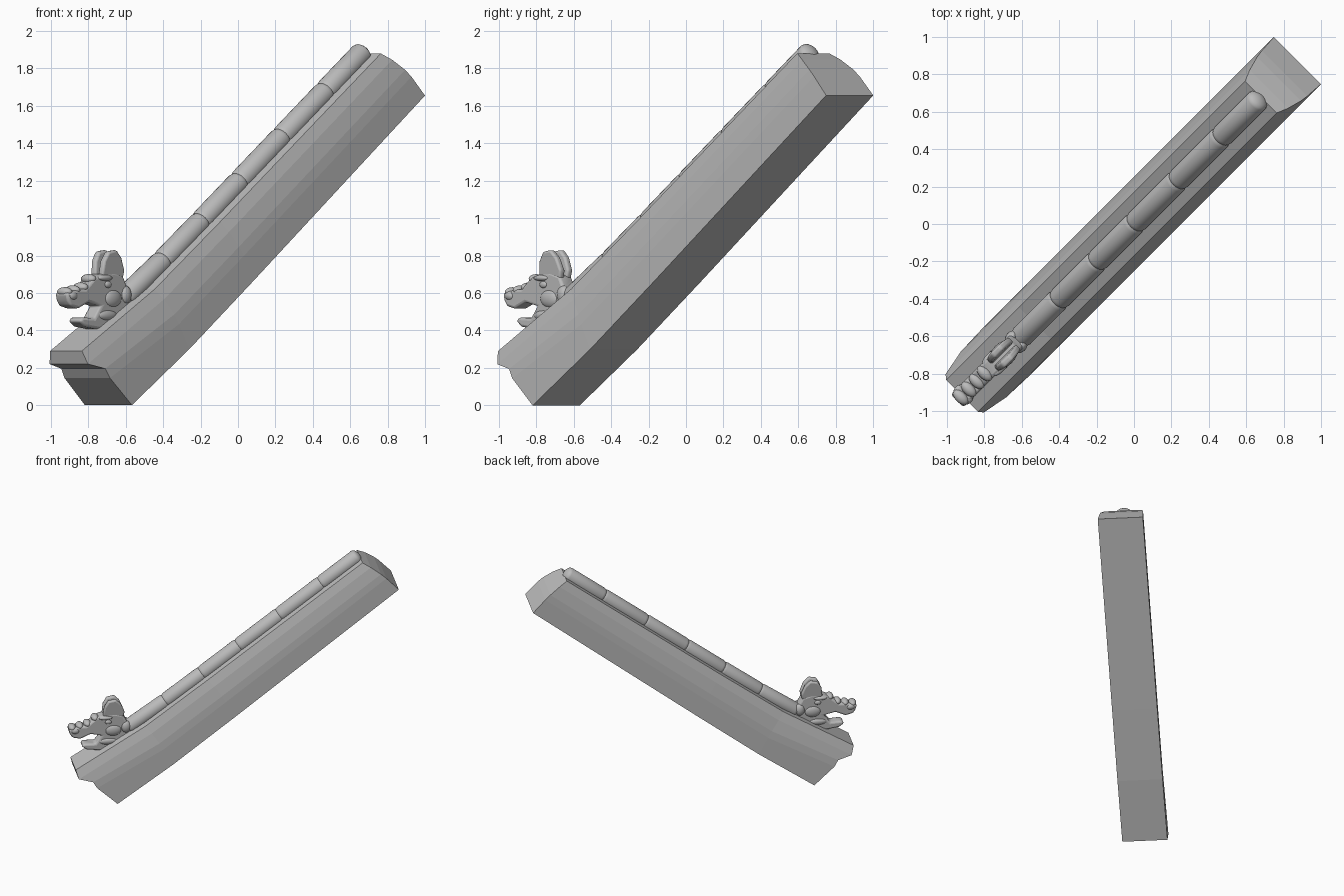
import bpy, bmesh, math
from mathutils import Vector

cube = bpy.data.objects.get("Cube")
if cube:
    bpy.data.objects.remove(cube, do_unlink=True)

stone = bpy.data.materials.new("grey_stone")
stone.use_nodes = True
GREY = (0.5, 0.5, 0.5, 1)
stone.diffuse_color = GREY
stone.node_tree.nodes["Principled BSDF"].inputs["Base Color"].default_value = GREY

DIAG = math.sqrt(0.5)


def place(s, w, z):
    """Run along the diagonal, offset sideways, height -> world position."""
    return Vector(((s + w) * DIAG, (s - w) * DIAG, z))


def finish(name, bm, smooth=None, bevel=0):
    bmesh.ops.recalc_face_normals(bm, faces=bm.faces)
    mesh = bpy.data.meshes.new(name)
    bm.to_mesh(mesh)
    bm.free()
    mesh.materials.append(stone)
    obj = bpy.data.objects.new(name, mesh)
    bpy.context.collection.objects.link(obj)
    if bevel:
        mod = obj.modifiers.new("rounding", 'BEVEL')
        mod.width, mod.segments = bevel, 3
        mod.limit_method = 'ANGLE'
    if smooth:
        bpy.ops.object.select_all(action='DESELECT')
        obj.select_set(True)
        bpy.context.view_layer.objects.active = obj
        bpy.ops.object.shade_smooth_by_angle(angle=math.radians(smooth))
    return obj


# Sloping wall: stations from the stepped front end to the slanted back end
ROW_WIDTH = (0.12, 0.145, 0.166, 0.172, 0.178)
ROW_DEPTH = (0, 0.22, 0.5, 0.65, 1)
TOP = [(-1.30, 0.29), (-0.75, 0.62), (-0.255, 0.98), (0.96, 1.88)]
BOTTOM = [(-0.545, 0.30), (-0.06, 0.665), (1.236, 1.655)]
stations = [[(-1.30, 0.29), (-1.28, 0.22), (-1.17, 0.195), (-1.14, 0.145), (-0.98, 0)]]
for top, low in zip(TOP[1:], BOTTOM):
    a, b = Vector(top), Vector(low)
    stations.append([a.lerp(b, f) + Vector((0, 0.025 * math.sin(math.pi * f)))
                     for f in ROW_DEPTH])

bm = bmesh.new()
grids = []
for rows in stations:
    grids.append([[bm.verts.new(place(s, side * w, z)) for (s, z), w in zip(rows, ROW_WIDTH)]
                  for side in (-1, 1)])
last = len(ROW_WIDTH) - 1
for g, h in zip(grids, grids[1:]):
    for side in (0, 1):
        for i in range(last):
            bm.faces.new((g[side][i], g[side][i + 1], h[side][i + 1], h[side][i]))
    for i in (0, last):
        bm.faces.new((g[0][i], g[1][i], h[1][i], h[0][i]))
for left, right in (grids[0], grids[-1]):
    for i in range(last):
        bm.faces.new((left[i], right[i], right[i + 1], left[i + 1]))
finish("sloping_wall", bm)


def top_height(s):
    for (a, za), (b, zb) in zip(TOP, TOP[1:]):
        if s <= b:
            break
    return za + (zb - za) * (s - a) / (b - a)


# Serpent body: round segments with grooved joints and a domed tail
RADIUS = 0.062
joints = [-0.86, -0.57, -0.28, 0.01, 0.33, 0.66, 0.93]
centres = [place(s, 0, top_height(s) + 0.018) for s in joints]
across = place(0, 1, 0)


def lathe(bm, start, axis, profile, sides=24):
    up = axis.cross(across).normalized()
    rings = []
    for along, r in profile:
        ring = []
        for k in range(sides):
            t = math.tau * k / sides
            ring.append(bm.verts.new(start + axis * along
                                     + r * (across * math.cos(t) + up * math.sin(t))))
        rings.append(ring)
    for a, b in zip(rings, rings[1:]):
        for k in range(sides):
            n = (k + 1) % sides
            bm.faces.new((a[k], a[n], b[n], b[k]))
    bm.faces.new(rings[0])
    bm.faces.new(rings[-1])


for n, (a, b) in enumerate(zip(centres, centres[1:])):
    length = (b - a).length
    axis = (b - a).normalized()
    profile = [(-0.005, RADIUS * 0.86), (0.006, RADIUS * 0.95), (0.02, RADIUS)]
    if n == len(centres) - 2:
        profile += [(length + 0.035 * math.sin(t), RADIUS * math.cos(t))
                    for t in (0, 0.4, 0.8, 1.2, 1.5)]
    else:
        profile += [(length - 0.02, RADIUS), (length - 0.006, RADIUS * 0.95),
                    (length + 0.005, RADIUS * 0.86)]
    bm = bmesh.new()
    lathe(bm, a, axis, profile)
    finish(f"body_segment_{n + 1}", bm, smooth=40)


def slab(name, outline, inner, outer, bevel, lean=0):
    """Side profile extruded across the wall, leaning outward with height."""
    base = min(z for s, z in outline)
    bm = bmesh.new()
    faces = [[bm.verts.new(place(s, w + lean * (z - base), z)) for s, z in outline]
             for w in (inner, outer)]
    for f in faces:
        bm.faces.new(f)
    count = len(outline)
    for i in range(count):
        j = (i + 1) % count
        bm.faces.new((faces[0][i], faces[0][j], faces[1][j], faces[1][i]))
    return finish(name, bm, smooth=50, bevel=bevel)


def lump(name, s, w, z, size):
    bm = bmesh.new()
    bmesh.ops.create_uvsphere(bm, u_segments=16, v_segments=10, radius=1)
    for v in bm.verts:
        v.co = place(s + v.co.x * size[0], w + v.co.y * size[1], z + v.co.z * size[2])
    return finish(name, bm, smooth=60)


# Head with open jaws
HEAD = [(-1.33, 0.56), (-1.34, 0.60), (-1.24, 0.62), (-1.20, 0.62), (-1.13, 0.68),
        (-1.07, 0.70), (-0.98, 0.71), (-0.91, 0.69), (-0.88, 0.63), (-0.83, 0.58),
        (-0.86, 0.53), (-0.93, 0.47), (-1.06, 0.40), (-1.20, 0.42), (-1.24, 0.45),
        (-1.22, 0.47), (-1.13, 0.465), (-1.08, 0.53), (-1.17, 0.55), (-1.25, 0.515),
        (-1.31, 0.53)]
slab("head", HEAD, -0.048, 0.048, 0.016)

# Ridges across the snout
for n, (s, z) in enumerate([(-1.31, 0.605), (-1.25, 0.615), (-1.19, 0.63), (-1.13, 0.675)]):
    lump(f"snout_ridge_{n + 1}", s, 0, z, (0.03, 0.05, 0.026))

# Paired ears, eyes and muscle lumps
EAR = [(-1.07, 0.69), (-1.06, 0.77), (-1.03, 0.82), (-0.97, 0.83), (-0.93, 0.79),
       (-0.90, 0.72), (-0.91, 0.67)]
for label, side in (("right", -1), ("left", 1)):
    slab(f"{label}_ear", EAR, side * 0.006, side * 0.044, 0.012, lean=side * 0.08)
    lump(f"{label}_eye", -1.03, side * 0.047, 0.645, (0.026, 0.012, 0.018))
    lump(f"{label}_brow", -1.05, side * 0.042, 0.68, (0.055, 0.02, 0.016))
    lump(f"{label}_nostril", -1.29, side * 0.036, 0.585, (0.035, 0.022, 0.025))
    lump(f"{label}_cheek", -0.99, side * 0.035, 0.57, (0.07, 0.028, 0.05))
    lump(f"{label}_jaw_muscle", -1.03, side * 0.035, 0.48, (0.08, 0.026, 0.03))
    lump(f"{label}_neck_tuft", -0.89, side * 0.035, 0.59, (0.04, 0.03, 0.05))
